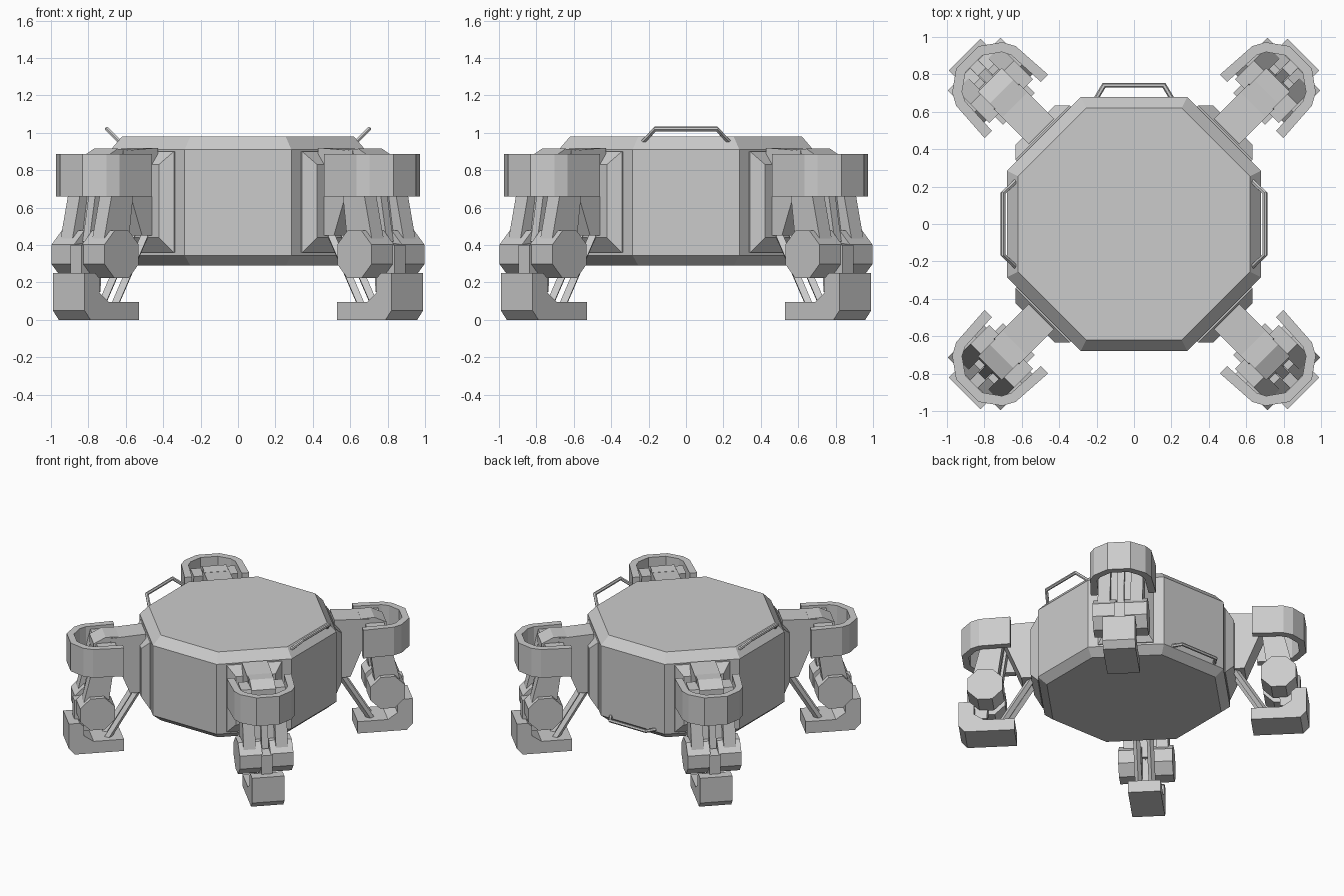
import bpy, bmesh, math
from mathutils import Matrix, Vector

if "Cube" in bpy.data.objects:
    bpy.data.objects.remove(bpy.data.objects["Cube"])

grey = bpy.data.materials.new("light grey")
grey.diffuse_color = (0.6, 0.6, 0.6, 1)
grey.use_nodes = True
grey.node_tree.nodes["Principled BSDF"].inputs["Base Color"].default_value = grey.diffuse_color


def finish(name, bm, angle=0.0):
    bmesh.ops.recalc_face_normals(bm, faces=bm.faces)
    bm.transform(Matrix.Rotation(angle, 4, 'Z'))
    me = bpy.data.meshes.new(name)
    bm.to_mesh(me)
    bm.free()
    me.materials.append(grey)
    ob = bpy.data.objects.new(name, me)
    bpy.context.collection.objects.link(ob)
    return ob


def loft(name, rings, angle=0.0):
    """Closed solid through stacked rings of equal point count."""
    bm = bmesh.new()
    vs = [[bm.verts.new(p) for p in ring] for ring in rings]
    n = len(vs[0])
    for a, b in zip(vs, vs[1:]):
        for i in range(n):
            bm.faces.new((a[i], a[(i + 1) % n], b[(i + 1) % n], b[i]))
    bm.faces.new(vs[0][::-1])
    bm.faces.new(vs[-1])
    return finish(name, bm, angle)


def side_slab(name, profile, t0, t1, angle):
    """Profile in (outward, up), extruded sideways from t0 to t1."""
    return loft(name, [[(r, t, z) for r, z in profile] for t in (t0, t1)], angle)


def rod(name, path, radius, sides=6, angle=0.0):
    """Mitred tube along a path."""
    path = [Vector(p) for p in path]
    normal = (path[-1] - path[0]).cross(path[1] - path[0])
    normal = normal.normalized() if normal.length > 1e-6 else Vector((0, 1, 0))
    rings = []
    for i, p in enumerate(path):
        before = (p - path[i - 1]).normalized() if i else None
        after = (path[i + 1] - p).normalized() if i < len(path) - 1 else None
        d = ((before or after) + (after or before)).normalized()
        side = d.cross(normal).normalized()
        stretch = 1 / d.dot(before or after)
        rings.append([p + radius * (math.cos(a) * side * stretch + math.sin(a) * normal)
                      for a in (2 * math.pi * k / sides for k in range(sides))])
    return loft(name, rings, angle)


# Octagonal hull with chamfered top and bottom
def octagon(w, c, z):
    return [(w, -c, z), (w, c, z), (c, w, z), (-c, w, z),
            (-w, c, z), (-w, -c, z), (-c, -w, z), (c, -w, z)]


loft("hull", [octagon(.62, .255, .29), octagon(.68, .285, .345),
              octagon(.68, .285, .91), octagon(.62, .255, .98)])

# Grab handles: two tilted at the upper sides, one low on the back
for name, ang in (("right_handle", 0), ("left_handle", math.pi)):
    rod(name, [(.62, -.24, .94), (.70, -.165, 1.02), (.70, .165, 1.02), (.62, .24, .94)], .013, 6, ang)
rod("back_handle", [(.65, -.215, .36), (.742, -.16, .36), (.742, .16, .36), (.65, .215, .36)],
    .013, 6, math.pi / 2)

# Leg profiles
bracket = [(.70, .92), (.96, .905), (.97, .82), (.82, .45), (.70, .45)]
beam = [(.93, .87), (1.07, .87), (1.18, .42), (1.15, .34), (1.0, .36)]
recess = [(.95, .86), (1.03, .86), (1.11, .40), (1.02, .38)]
piston = [(1.0, .85), (1.07, .85), (1.15, .42), (1.06, .38)]
cap = [(.90, .91), (1.0, .915), (1.09, .87), (1.09, .80), (.90, .80)]
knee = [(1.08 + .14 * math.cos(a), .35 + .137 * math.sin(a))
        for a in (math.radians(22.5 + 45 * k) for k in range(8))]
shin = [(1.06, .42), (1.225, .40), (1.225, .2), (1.19, .15), (1.08, .15)]
foot = [(.87, 0), (1.235, 0), (1.28, .05), (1.28, .25), (1.20, .25),
        (1.166, .22), (1.166, .145), (1.095, .095), (.87, .095)]
guard_half = [(.89, .24), (1.12, .225), (1.185, .19), (1.26, .085)]
guard_inner = [(1.21, .065), (1.15, .15), (1.10, .175), (.89, .185)]


def mirrored(pts):
    return [(r, -t) for r, t in reversed(pts)]


for k, where in enumerate(("back_right", "back_left", "front_left", "front_right")):
    ang = math.radians(45 + 90 * k)

    # Bevelled mounting plate on the hull
    def plate_ring(r, t, z0, z1):
        return [(r, -t, z0), (r, t, z0), (r, t, z1), (r, -t, z1)]
    loft(where + "_mount", [plate_ring(.66, .205, .36, .90), plate_ring(.69, .205, .36, .90),
                            plate_ring(.747, .148, .44, .83)], ang)
    side_slab(where + "_shoulder_arm", bracket, -.095, .095, ang)
    side_slab(where + "_shoulder_cap", cap, -.09, .09, ang)

    # Upper leg, knee drums
    side_slab(where + "_upper_leg_core", recess, -.1, .1, ang)
    side_slab(where + "_piston", piston, -.025, .025, ang)
    for s, tag in ((1, "_a"), (-1, "_b")):
        side_slab(where + "_upper_leg_beam" + tag, beam, s * .075, s * .165, ang)
        side_slab(where + "_knee_drum" + tag, knee, s * .03, s * .2, ang)
        rod(where + "_strut" + tag, [(.75, s * .05, .46), (1.0, s * .05, .05)], .026, 4, ang)
    side_slab(where + "_shin", shin, -.04, .04, ang)
    side_slab(where + "_foot", foot, -.12, .12, ang)

    # U-shaped guard around the top of the leg, built as a strip of quads
    outer = guard_half + mirrored(guard_half)
    inner = guard_inner[::-1] + mirrored(guard_inner[::-1])
    loft(where + "_guard", [[(*o, .66), (*i, .66), (*i, .888), (*o, .888)]
                            for o, i in zip(outer, inner)], ang)
